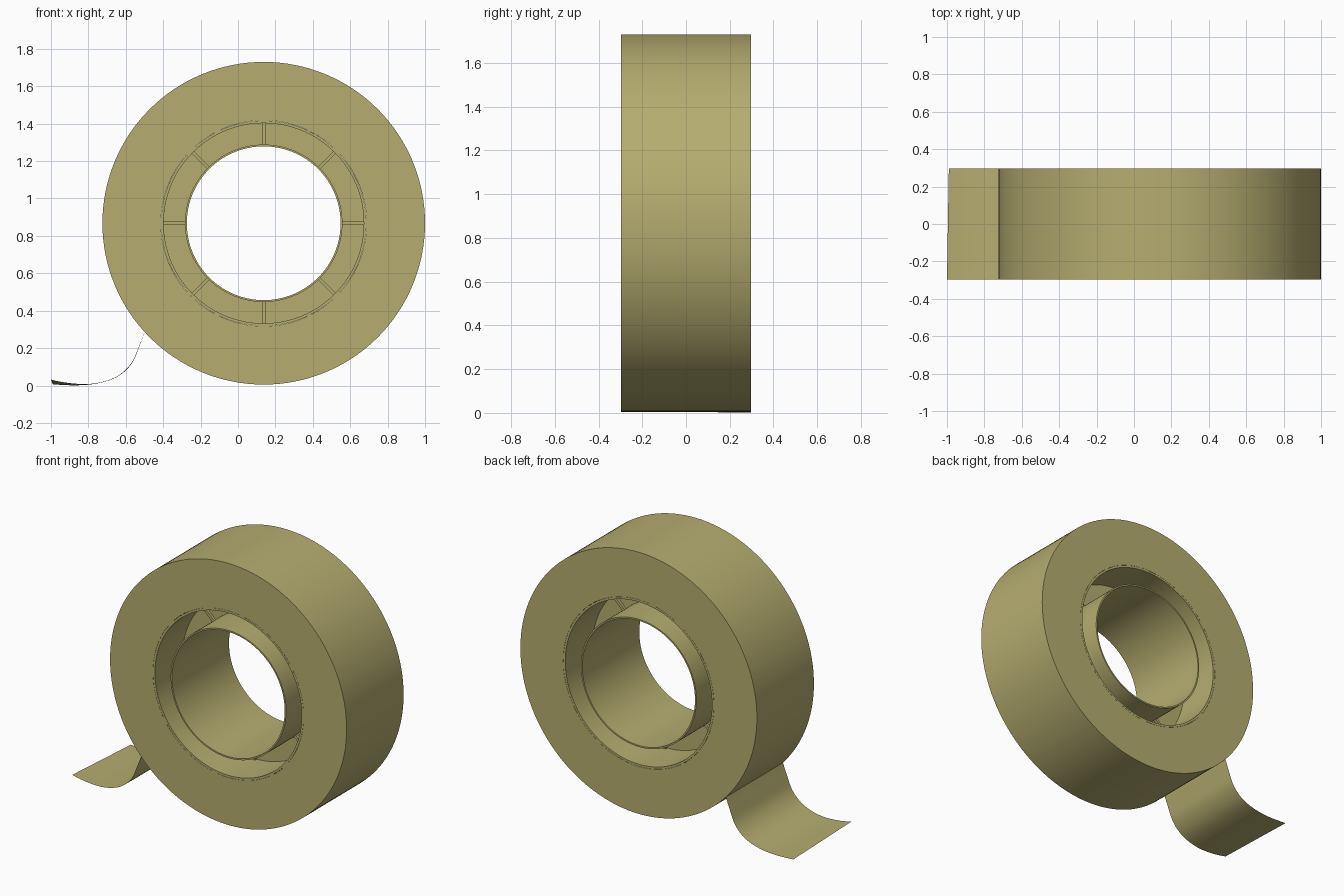
import bpy, bmesh, math
from mathutils import Matrix, Vector

if "Cube" in bpy.data.objects:
    bpy.data.objects.remove(bpy.data.objects["Cube"])

CX, CZ, R, W = 0.1375, 0.8675, 0.8625, 0.297   # roll centre, radius, half width

mat = bpy.data.materials.new("olive_tape")
mat.diffuse_color = (0.468, 0.418, 0.162, 1)
mat.use_nodes = True
mat.node_tree.nodes["Principled BSDF"].inputs["Base Color"].default_value = mat.diffuse_color


def finish(name, bm, smooth=True, recalc=True):
    if recalc:
        bmesh.ops.recalc_face_normals(bm, faces=bm.faces)
    me = bpy.data.meshes.new(name)
    bm.to_mesh(me)
    bm.free()
    me.materials.append(mat)
    ob = bpy.data.objects.new(name, me)
    bpy.context.collection.objects.link(ob)
    if smooth:
        bpy.ops.object.select_all(action='DESELECT')
        ob.select_set(True)
        bpy.context.view_layer.objects.active = ob
        bpy.ops.object.shade_smooth_by_angle(angle=math.radians(35))
    return ob


def lathe(name, profile, n=128):
    """Spin a closed (radius, y) profile around the roll axis."""
    bm = bmesh.new()
    rings = []
    for i in range(n):
        a = 2 * math.pi * i / n
        rings.append([bm.verts.new((CX + r * math.cos(a), y, CZ + r * math.sin(a)))
                      for r, y in profile])
    m = len(profile)
    for i in range(n):
        p, q = rings[i], rings[(i + 1) % n]
        for j in range(m):
            k = (j + 1) % m
            bm.faces.new((p[j], p[k], q[k], q[j]))
    return finish(name, bm)


# wound tape
lathe("tape_winding", [(0.55, -W), (R, -W), (R, W), (0.55, W)])

# core: outer ring, inner ring and thin web between them
web = 0.012
lathe("core", [(0.411, -W), (0.421, -W), (0.421, -web), (0.535, -web), (0.535, -W),
               (0.549, -W), (0.549, W), (0.535, W), (0.535, web), (0.421, web),
               (0.421, W), (0.411, W)])

# eight low ribs crossing the web
bm = bmesh.new()
for i in range(8):
    rot = Matrix.Rotation(i * math.pi / 4, 4, 'Y')
    m = (Matrix.Translation((CX, 0, CZ)) @ rot @ Matrix.Translation((0.478, 0, 0))
         @ Matrix.Diagonal((0.12, 0.06, 0.018, 1)))
    bmesh.ops.create_cube(bm, size=1, matrix=m)
finish("core_ribs", bm, smooth=False)

# loose tape end: curved sheet peeling off the roll, front corner slightly lifted
path = [Vector(p) for p in ((-0.49, 0.31), (-0.525, 0.22), (-0.57, 0.12), (-0.645, 0.05),
                            (-0.75, 0.013), (-0.87, 0.001), (-1.0, 0.006))]


def spline(t):
    i = min(int(t), len(path) - 2)
    u = t - i
    a, b, c, d = (path[max(0, min(len(path) - 1, i + k))] for k in (-1, 0, 1, 2))
    return 0.5 * (2 * b + (c - a) * u + (2 * a - 5 * b + 4 * c - d) * u ** 2
                  + (3 * b - a - 3 * c + d) * u ** 3)


bm = bmesh.new()
steps, prev = 36, None
for s in range(steps + 1):
    t = s / steps
    p = spline(t * (len(path) - 1))
    lift = 0.026 * max(0, (t - 0.6) / 0.4) ** 2
    row = [bm.verts.new((p.x, -W, max(0, p.y) + lift)),
           bm.verts.new((p.x + 0.01 * t, W, max(0, p.y)))]
    if prev:
        bm.faces.new((prev[0], row[0], row[1], prev[1]))
    prev = row
bm.normal_update()
if sum(f.normal.z for f in bm.faces) < 0:
    bmesh.ops.reverse_faces(bm, faces=bm.faces)
finish("loose_tape_end", bm, recalc=False)
